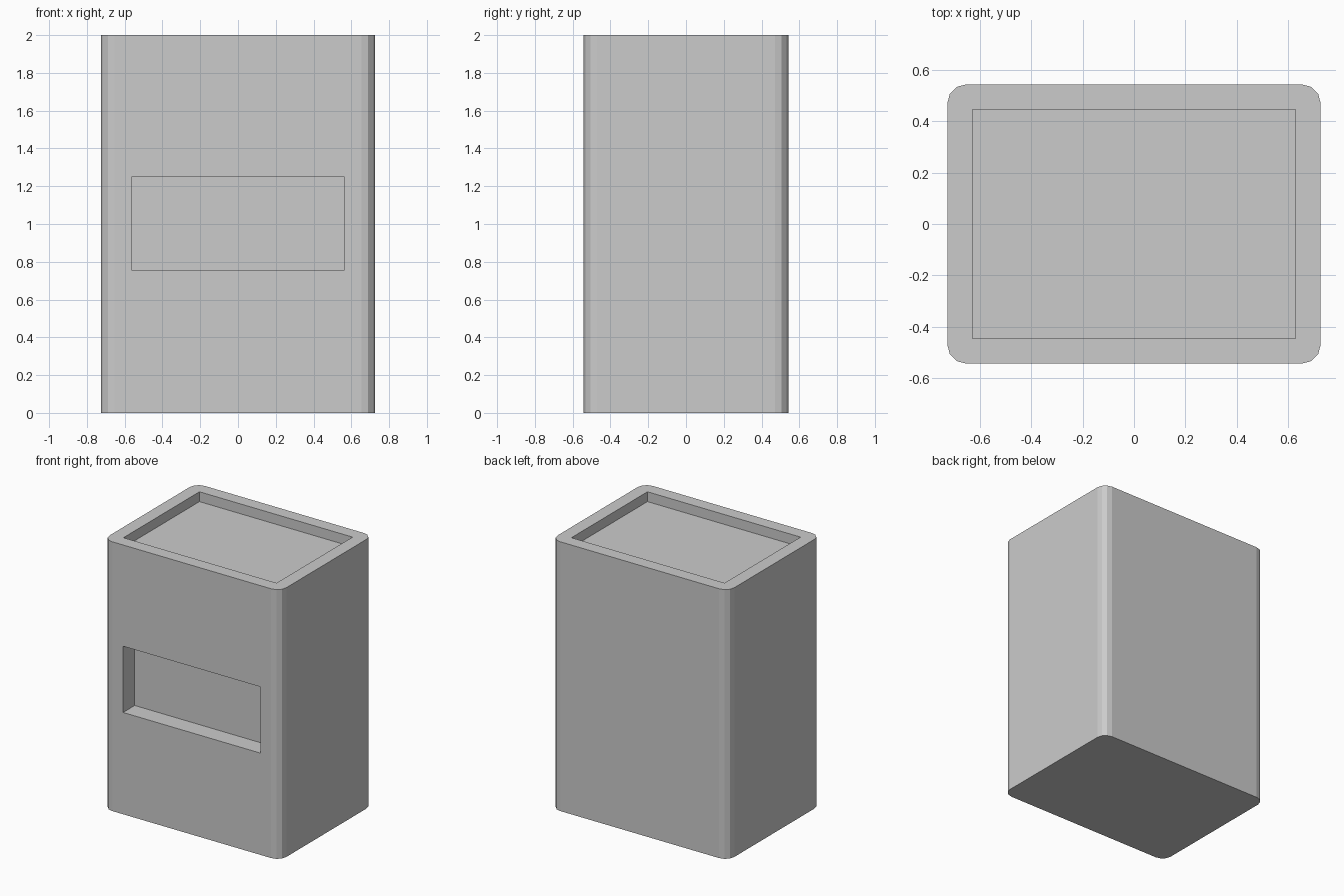
import bpy
import bmesh
import math

if "Cube" in bpy.data.objects:
    bpy.data.objects.remove(bpy.data.objects["Cube"])

HX, HY, H = 0.726, 0.543, 2.0      # half width, half depth, height
R, STEPS = 0.073, 3                # corner radius and facets per corner

grey = bpy.data.materials.new("plain grey")
grey.diffuse_color = (0.6, 0.6, 0.6, 1)
grey.use_nodes = True
grey.node_tree.nodes["Principled BSDF"].inputs["Base Color"].default_value = grey.diffuse_color


def add_object(name, bm):
    bmesh.ops.recalc_face_normals(bm, faces=bm.faces)
    mesh = bpy.data.meshes.new(name)
    bm.to_mesh(mesh)
    bm.free()
    mesh.materials.append(grey)
    obj = bpy.data.objects.new(name, mesh)
    bpy.context.collection.objects.link(obj)
    return obj


def box(name, low, high):
    bm = bmesh.new()
    bmesh.ops.create_cube(bm, size=1)
    for v in bm.verts:
        v.co = [(a + b) / 2 + c * (b - a) for a, b, c in zip(low, high, v.co)]
    return add_object(name, bm)


# Body: rounded rectangle pulled up to full height
bm = bmesh.new()
outline = []
for i, (sx, sy) in enumerate([(1, 1), (-1, 1), (-1, -1), (1, -1)]):
    for k in range(STEPS + 1):
        a = math.pi / 2 * (i + k / STEPS)
        outline.append(bm.verts.new((sx * (HX - R) + R * math.cos(a),
                                     sy * (HY - R) + R * math.sin(a), 0)))
base = bm.faces.new(outline)
top = bmesh.ops.extrude_face_region(bm, geom=[base], use_keep_orig=True)["geom"]
bmesh.ops.translate(bm, vec=(0, 0, H),
                    verts=[g for g in top if isinstance(g, bmesh.types.BMVert)])
body = add_object("bin_body", bm)

# Recesses: shallow tray in the top, rectangular pocket in the front
cutters = [
    box("top_tray_cutter", (-0.629, -0.446, H - 0.073), (0.629, 0.446, H + 0.1)),
    box("front_pocket_cutter", (-0.564, -HY - 0.1, 0.756), (0.564, -HY + 0.136, 1.248)),
]
for cutter in cutters:
    cutter.hide_render = True
    cutter.hide_set(True)
    cutter.display_type = 'WIRE'
    cut = body.modifiers.new(cutter.name, 'BOOLEAN')
    cut.operation = 'DIFFERENCE'
    cut.solver = 'EXACT'
    cut.object = cutter
